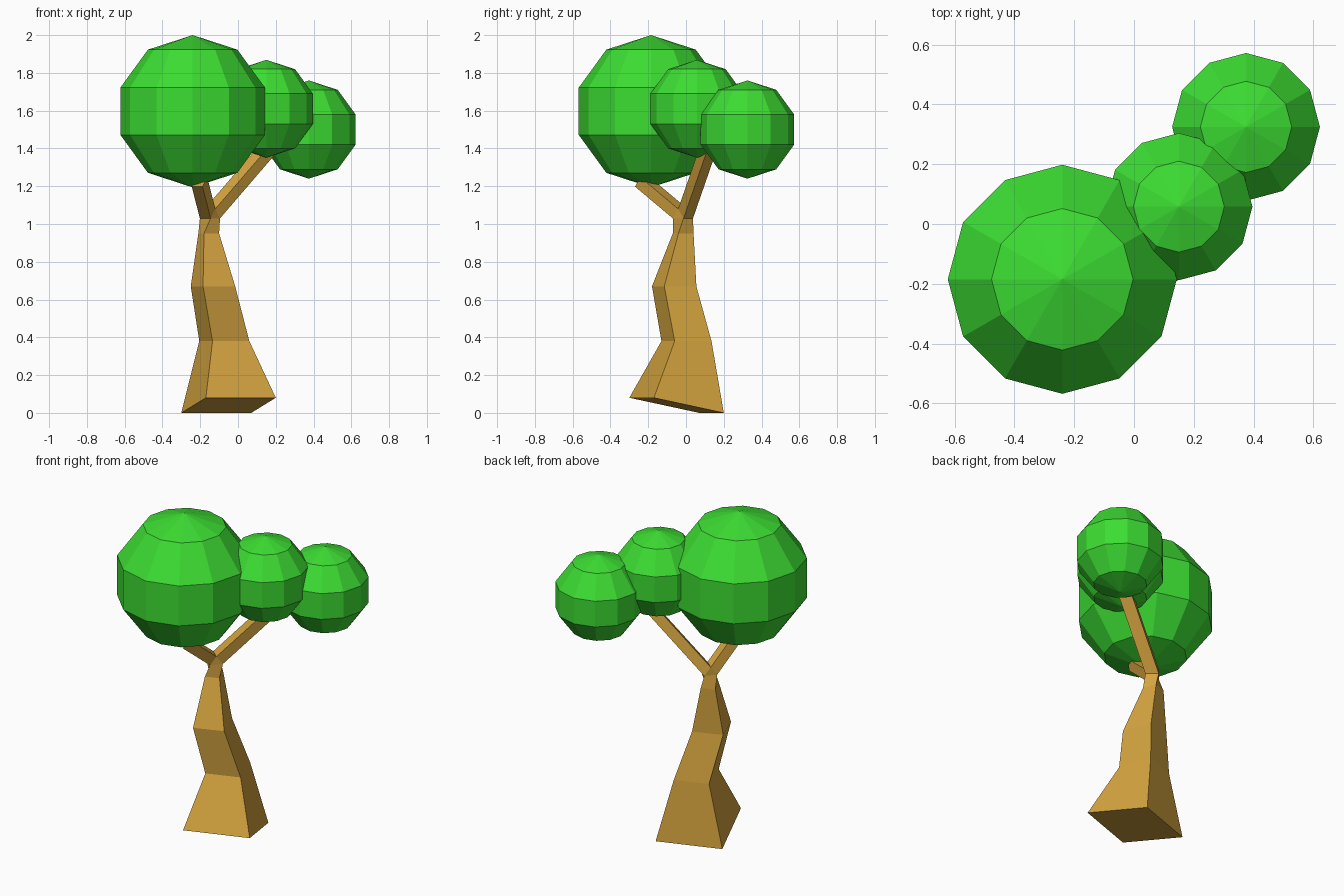
import bpy
import bmesh
from mathutils import Vector

cube = bpy.data.objects.get("Cube")
if cube:
    bpy.data.objects.remove(cube, do_unlink=True)


def material(name, colour):
    mat = bpy.data.materials.new(name)
    mat.use_nodes = True
    mat.diffuse_color = colour
    bsdf = next(n for n in mat.node_tree.nodes if n.type == 'BSDF_PRINCIPLED')
    bsdf.inputs["Base Color"].default_value = colour
    return mat


bark = material("bark brown", (0.66, 0.37, 0.05, 1))
leaf = material("leaf green", (0.045, 0.72, 0.032, 1))


def finish(name, bm, mat):
    bmesh.ops.recalc_face_normals(bm, faces=bm.faces)
    mesh = bpy.data.meshes.new(name)
    bm.to_mesh(mesh)
    bm.free()
    mesh.materials.append(mat)
    obj = bpy.data.objects.new(name, mesh)
    bpy.context.collection.objects.link(obj)
    return obj


def bridge(bm, low, high):
    """Join two four-point rings with side faces."""
    for i in range(4):
        j = (i + 1) % 4
        bm.faces.new((low[i], low[j], high[j], high[i]))


# Trunk: front-left corner, front edge direction and heights of each ring
sections = [
    ((-0.17, -0.30), (0.37, 0.13), 0.08, 0.00),
    ((-0.135, -0.13), (0.195, 0.07), 0.38, 0.38),
    ((-0.185, -0.18), (0.17, 0.065), 0.67, 0.67),
    ((-0.18, -0.07), (0.08, 0.03), 0.95, 0.95),
    ((-0.145, -0.07), (0.05, 0.057), 1.03, 1.03),
]
bm = bmesh.new()
rings = []
for (x, y), (dx, dy), z_front, z_back in sections:
    corners = [(x, y, z_front), (x + dx, y + dy, z_front),
               (x + dx - dy, y + dy + dx, z_back), (x - dy, y + dx, z_back)]
    rings.append([bm.verts.new(c) for c in corners])
bm.faces.new(rings[0])
for low, high in zip(rings, rings[1:]):
    bridge(bm, low, high)

# Fork: a ridge across the trunk top, with a branch pulled out of each slope
a, b, c, d = rings[-1]
rise = Vector((0, 0, 0.05))
front_ridge = bm.verts.new((a.co + b.co) / 2 + rise)
back_ridge = bm.verts.new((c.co + d.co) / 2 + rise)
bm.faces.new((a, b, front_ridge))
bm.faces.new((c, d, back_ridge))
branches = [
    ((d, a, front_ridge, back_ridge), Vector((-0.043, -0.20, 0.168))),
    ((b, c, back_ridge, front_ridge), Vector((0.31, 0.125, 0.36))),
]
for start, reach in branches:
    end = [bm.verts.new(v.co + reach) for v in start]
    bridge(bm, start, end)
    bm.faces.new(end)
finish("trunk_and_branches", bm, bark)

# Leaf crowns
crowns = [
    ("large_crown", (-0.24, -0.185, 1.597), 0.403),
    ("middle_crown", (0.15, 0.058, 1.61), 0.259),
    ("small_crown", (0.375, 0.325, 1.50), 0.26),
]
for name, centre, radius in crowns:
    bm = bmesh.new()
    bmesh.ops.create_uvsphere(bm, u_segments=12, v_segments=5, radius=radius)
    crown = finish(name, bm, leaf)
    crown.location = centre
